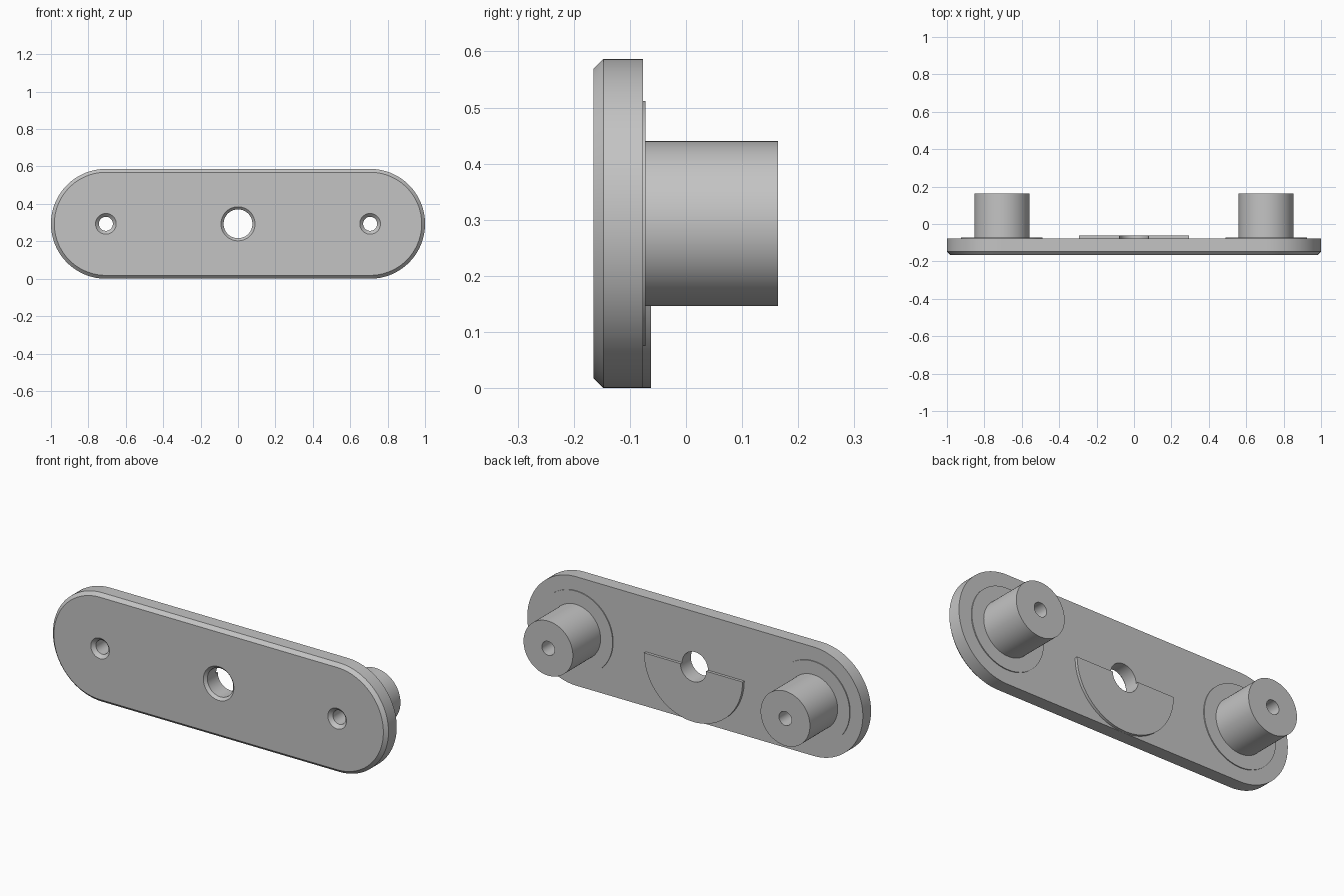
import bpy, bmesh
from math import pi, cos, sin, radians

cube = bpy.data.objects.get("Cube")
if cube:
    bpy.data.objects.remove(cube, do_unlink=True)

R = 0.2935             # half height of the plate, also its end radius
BOSS_X = 1 - R         # centre of each rounded end
FRONT, BACK = -0.165, -0.077
CHAMFER = 0.018
HOLE, BOSS_HOLE = 0.077, 0.0375

metal = bpy.data.materials.new("grey metal")
metal.use_nodes = True
colour = (0.55, 0.55, 0.55, 1)
metal.diffuse_color = colour
metal.node_tree.nodes["Principled BSDF"].inputs["Base Color"].default_value = colour


def arc(cx, r, start, end, steps):
    """Points (x, z) on an arc centred at mid height."""
    angles = [radians(start + (end - start) * i / steps) for i in range(steps + 1)]
    return [(cx + r * cos(a), R + r * sin(a)) for a in angles]


def loft(name, sections, closed=False):
    """Skin (outline, y) sections; cap the ends unless the loop is closed."""
    bm = bmesh.new()
    rings = [[bm.verts.new((x, y, z)) for x, z in pts] for pts, y in sections]
    pairs = list(zip(rings, rings[1:]))
    if closed:
        pairs.append((rings[-1], rings[0]))
    else:
        bm.faces.new(rings[0])
        bm.faces.new(rings[-1])
    for a, b in pairs:
        for i in range(len(a)):
            j = (i + 1) % len(a)
            bm.faces.new((a[i], a[j], b[j], b[i]))
    bmesh.ops.recalc_face_normals(bm, faces=bm.faces[:])
    mesh = bpy.data.meshes.new(name)
    bm.to_mesh(mesh)
    bm.free()
    mesh.materials.append(metal)
    obj = bpy.data.objects.new(name, mesh)
    bpy.context.collection.objects.link(obj)
    return obj


def lathe(name, cx, profile, closed=False):
    """Turn (radius, y) points about the y direction."""
    return loft(name, [(arc(cx, r, 0, 360, 96)[:-1], y) for r, y in profile], closed)


def stadium(r):
    return arc(BOSS_X, r, -90, 90, 64) + arc(-BOSS_X, r, 90, 270, 64)


# Rounded plate with a chamfered front rim
plate = loft("plate", [(stadium(R - CHAMFER), FRONT),
                       (stadium(R), FRONT + CHAMFER),
                       (stadium(R), BACK)])

# Chamfered through holes
cutters = []
for cx, r, bevel in ((0, HOLE, 0.014), (BOSS_X, BOSS_HOLE, CHAMFER), (-BOSS_X, BOSS_HOLE, CHAMFER)):
    cutter = lathe("hole_cutter", cx, [(r + 2 * bevel, FRONT - bevel),
                                       (r, FRONT + bevel), (r, BACK + 0.1)])
    cutter.hide_render = True
    cutters.append(cutter)
    mod = plate.modifiers.new("hole", 'BOOLEAN')
    mod.operation, mod.solver, mod.object = 'DIFFERENCE', 'EXACT', cutter
graph = bpy.context.evaluated_depsgraph_get()
cut_mesh = bpy.data.meshes.new_from_object(plate.evaluated_get(graph))
plate.modifiers.clear()
plate.data = cut_mesh
for cutter in cutters:
    bpy.data.objects.remove(cutter, do_unlink=True)

parts = [plate]

# Hollow bosses, each on a thin round pad
for name, cx in (("left_boss", BOSS_X), ("right_boss", -BOSS_X)):
    parts.append(lathe(name, cx, [(BOSS_HOLE, BACK), (BOSS_HOLE, 0.164), (0.147, 0.164),
                                  (0.147, -0.072), (0.2185, -0.072), (0.2185, BACK)], True))

# Raised half disc on the back, cut out round the centre hole
half = arc(0, R, 180, 360, 64) + arc(0, HOLE, 360, 180, 48)
parts.append(loft("half_disc", [(half, BACK), (half, -0.062)]))

bpy.ops.object.select_all(action='DESELECT')
for part in parts:
    part.select_set(True)
bpy.context.view_layer.objects.active = plate
bpy.ops.object.shade_smooth_by_angle(angle=radians(30))
